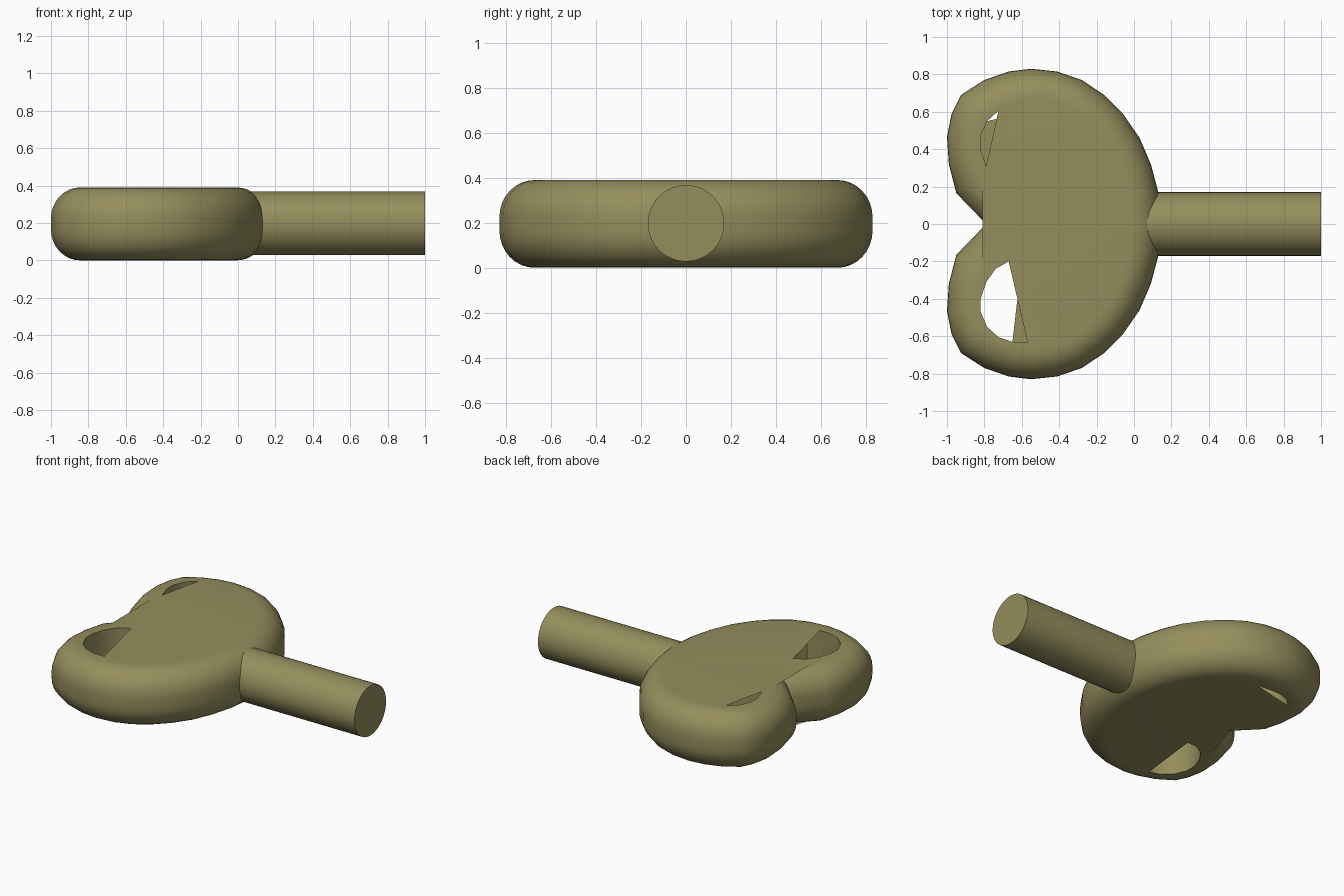
import bpy, bmesh, math
from mathutils import Vector

if "Cube" in bpy.data.objects:
    bpy.data.objects.remove(bpy.data.objects["Cube"])

TOP, ROUND_W, ROUND_H = 0.39, 0.155, 0.165

mat = bpy.data.materials.new("olive")
mat.diffuse_color = (0.30, 0.27, 0.11, 1)
mat.use_nodes = True
mat.node_tree.nodes["Principled BSDF"].inputs["Base Color"].default_value = mat.diffuse_color


def finish(obj, angle):
    obj.data.materials.append(mat)
    bpy.ops.object.select_all(action='DESELECT')
    obj.select_set(True)
    bpy.context.view_layer.objects.active = obj
    bpy.ops.object.shade_smooth_by_angle(angle=math.radians(angle))


def inset(pts, d):
    """Move a counter-clockwise outline inward with mitred corners."""
    out = []
    for i, p in enumerate(pts):
        a = (p - pts[i - 1]).normalized()
        b = (pts[(i + 1) % len(pts)] - p).normalized()
        n = Vector((-a.y, a.x)) + Vector((-b.y, b.x))
        out.append(p + n * (2 * d / n.length_squared))
    return out


def flat_fill(bm, loops, z, up):
    """Fill an outer loop minus its hole loops at height z."""
    edges = []
    for loop in loops:
        vs = [bm.verts.new((p[0], p[1], z)) for p in loop]
        edges += [bm.edges.new((vs[i - 1], vs[i])) for i in range(len(vs))]
    res = bmesh.ops.triangle_fill(bm, use_beauty=True, use_dissolve=False, edges=edges)
    for f in res["geom"]:
        if isinstance(f, bmesh.types.BMFace):
            f.normal_update()
            if f.normal.z * up < 0:
                f.normal_flip()


# Outline of the two-lobed handle, one half then mirrored
half = [(0.15, 0), (0.13, 0.17), (0.09, 0.32), (0.03, 0.46), (-0.06, 0.59),
        (-0.16, 0.69), (-0.28, 0.77), (-0.41, 0.815), (-0.55, 0.83), (-0.67, 0.815),
        (-0.80, 0.77), (-0.925, 0.69), (-0.975, 0.59), (-1.0, 0.465), (-0.99, 0.32),
        (-0.95, 0.165), (-0.79, 0)]
outline = [Vector(p) for p in half + [(x, -y) for x, y in half[-2:0:-1]]]
notch = len(half) - 1
n = len(outline)

bm = bmesh.new()

# Rounded rim, swept from bottom to top
STEPS = 8
quarter = [(ROUND_W * (1 - math.cos(t)), ROUND_H * math.sin(t))
           for t in (i * math.pi / 2 / STEPS for i in range(STEPS + 1))]
profile = [(d, ROUND_H - h) for d, h in reversed(quarter)]
profile += [(d, TOP - ROUND_H + h) for d, h in quarter]
rings = [[bm.verts.new((p.x, p.y, z)) for p in inset(outline, d)] for d, z in profile]
for lo, hi in zip(rings, rings[1:]):
    for i in range(n):
        j = (i + 1) % n
        bm.faces.new((lo[i], lo[j], hi[j], hi[i]))

# Finger hole walls, one per lobe
hole = [(-0.48, 0.62), (-0.57, 0.63), (-0.65, 0.63), (-0.725, 0.605), (-0.785, 0.55),
        (-0.82, 0.47), (-0.82, 0.40), (-0.79, 0.31), (-0.74, 0.24), (-0.67, 0.20),
        (-0.60, 0.20), (-0.48, 0.27), (-0.42, 0.42), (-0.43, 0.55)]
for s in (1, -1):
    lo = [bm.verts.new((x, s * y, 0)) for x, y in hole]
    hi = [bm.verts.new((x, s * y, TOP)) for x, y in hole]
    for i in range(len(hole)):
        f = (lo[i - 1], hi[i - 1], hi[i], lo[i])
        bm.faces.new(f if s > 0 else f[::-1])

# Flat plates bridging the notch and partly covering the holes
rim = inset(outline, ROUND_W)
lower = [(x, -y) for x, y in hole]
top_rim = rim[:notch] + rim[notch + 1:]
flat_fill(bm, [top_rim, hole[3:8], lower[1:10]], TOP, 1)
bottom_rim = rim[:notch] + [(rim[notch - 1] + rim[notch]) / 2] + rim[notch + 1:]
flat_fill(bm, [bottom_rim, hole[0:5], lower[2:11]], 0, -1)

bmesh.ops.remove_doubles(bm, verts=bm.verts[:], dist=0.0005)
mesh = bpy.data.meshes.new("key_handle")
bm.to_mesh(mesh)
bm.free()
handle = bpy.data.objects.new("key_handle", mesh)
bpy.context.collection.objects.link(handle)
finish(handle, 40)

# Round shaft
bpy.ops.mesh.primitive_cylinder_add(vertices=48, radius=0.17, depth=1.0,
                                    location=(0.5, 0, 0.198), rotation=(0, math.pi / 2, 0))
shaft = bpy.context.object
shaft.name = "key_shaft"
finish(shaft, 40)
